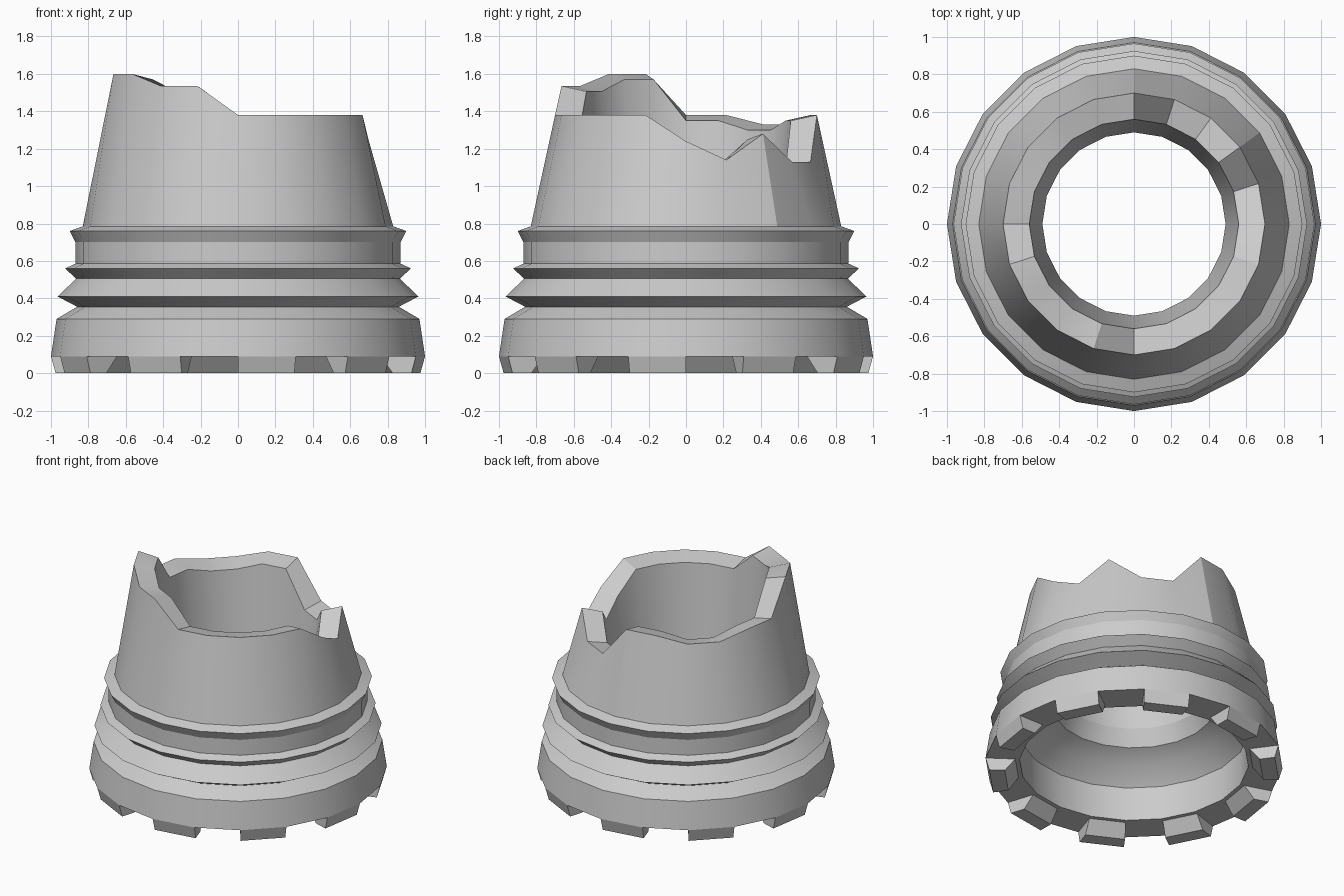
import bpy, bmesh
from math import cos, sin, radians

if "Cube" in bpy.data.objects:
    bpy.data.objects.remove(bpy.data.objects["Cube"])

SIDES = 20
STEP = 360 / SIDES


def point(r, z, i):
    a = radians(STEP * i)
    return (r * cos(a), r * sin(a), z)


def finish(bm, name):
    bmesh.ops.recalc_face_normals(bm, faces=bm.faces[:])
    mesh = bpy.data.meshes.new(name)
    bm.to_mesh(mesh)
    bm.free()
    obj = bpy.data.objects.new(name, mesh)
    bpy.context.collection.objects.link(obj)
    bpy.ops.object.select_all(action='DESELECT')
    bpy.context.view_layer.objects.active = obj
    obj.select_set(True)
    bpy.ops.object.shade_smooth_by_angle(angle=radians(25))
    return obj


# Height of the jagged rim at each of the 20 corners, anticlockwise from +x
rim = [1.24, 1.14, 1.28, 1.13, 1.13, 1.38, 1.38, 1.33, 1.33, 1.38,
       1.38, 1.60, 1.60, 1.535, 1.535, 1.38, 1.38, 1.38, 1.38, 1.38]

# Outer wall from the foot up to the crown, and inner wall back down
outer = [(1.0, 0.09), (0.97, 0.29), (0.86, 0.355), (0.965, 0.41),
         (0.865, 0.505), (0.925, 0.56), (0.87, 0.585), (0.87, 0.70),
         (0.90, 0.76), (0.83, 0.785)]
inner = [(0.49, 0.64), (0.54, 0.52), (0.66, 0.46), (0.77, 0.34), (0.77, 0.09)]

# Hollow broken sleeve with ridges
bm = bmesh.new()


def ring(r, heights):
    return [bm.verts.new(point(r, heights[i], i)) for i in range(SIDES)]


rings = [ring(r, [z] * SIDES) for r, z in outer]
rings.append(ring(0.70, rim))
rings.append(ring(0.56, [z - 0.03 for z in rim]))
rings += [ring(r, [z] * SIDES) for r, z in inner]
for a, b in zip(rings, rings[1:] + rings[:1]):
    for i in range(SIDES):
        j = (i + 1) % SIDES
        bm.faces.new((a[i], a[j], b[j], b[i]))
finish(bm, "broken_sleeve")

# Foot teeth under every second side
bm = bmesh.new()
section = [(1.0, 0.09), (0.975, 0.0), (0.87, 0.0), (0.80, 0.09)]
for i in range(1, SIDES, 2):
    s = [bm.verts.new(point(r, z, i)) for r, z in section]
    e = [bm.verts.new(point(r, z, i + 1)) for r, z in section]
    bm.faces.new(s)
    bm.faces.new(e[::-1])
    for k in range(3):
        bm.faces.new((s[k], e[k], e[k + 1], s[k + 1]))
finish(bm, "foot_teeth")
